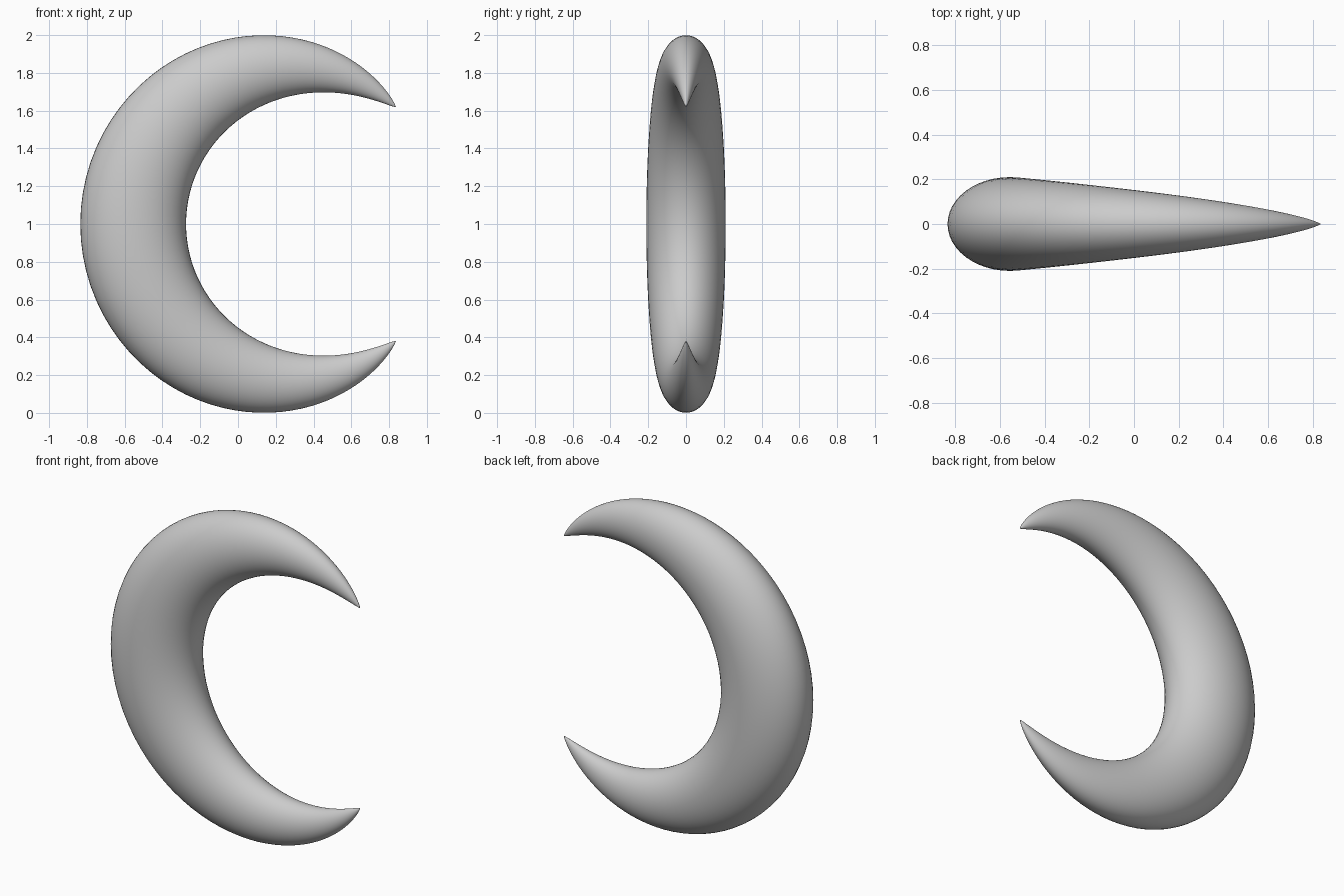
import bpy, bmesh, math

if "Cube" in bpy.data.objects:
    bpy.data.objects.remove(bpy.data.objects["Cube"])

RINGS, SIDES = 96, 48
CX, CZ, R = 0.278, 1.0, 0.833        # centre line circle
SWEEP = math.radians(132)            # half of the arc
HALF_WIDTH, HALF_DEPTH = 0.28, 0.21  # section at the thickest point

grey = bpy.data.materials.new("plain grey")
grey.diffuse_color = (0.6, 0.6, 0.6, 1)
grey.use_nodes = True
grey.node_tree.nodes["Principled BSDF"].inputs["Base Color"].default_value = grey.diffuse_color


def point(u, a):
    """Point on the tapered oval section at u (-1..1) along the arc."""
    s = max(math.cos(u * math.pi / 2), 0) ** 0.8
    ang = math.pi - u * SWEEP
    r = R + HALF_WIDTH * s * math.cos(a)
    return (CX + r * math.cos(ang), HALF_DEPTH * s * math.sin(a), CZ + r * math.sin(ang))


# crescent body: oval rings swept along the arc, closing to a point at both tips
bm = bmesh.new()
rings = []
for i in range(1, RINGS):
    u = math.sin((2 * i / RINGS - 1) * math.pi / 2)  # denser near the tips
    rings.append([bm.verts.new(point(u, 2 * math.pi * j / SIDES)) for j in range(SIDES)])
for a, b in zip(rings, rings[1:]):
    for j in range(SIDES):
        k = (j + 1) % SIDES
        bm.faces.new((a[j], a[k], b[k], b[j]))
for ring, u in ((rings[0], -1), (rings[-1], 1)):
    tip = bm.verts.new(point(u, 0))
    for j in range(SIDES):
        bm.faces.new((ring[j], ring[(j + 1) % SIDES], tip))
bmesh.ops.recalc_face_normals(bm, faces=bm.faces)
for f in bm.faces:
    f.smooth = True

mesh = bpy.data.meshes.new("crescent")
bm.to_mesh(mesh)
bm.free()
mesh.materials.append(grey)
bpy.context.collection.objects.link(bpy.data.objects.new("crescent", mesh))
